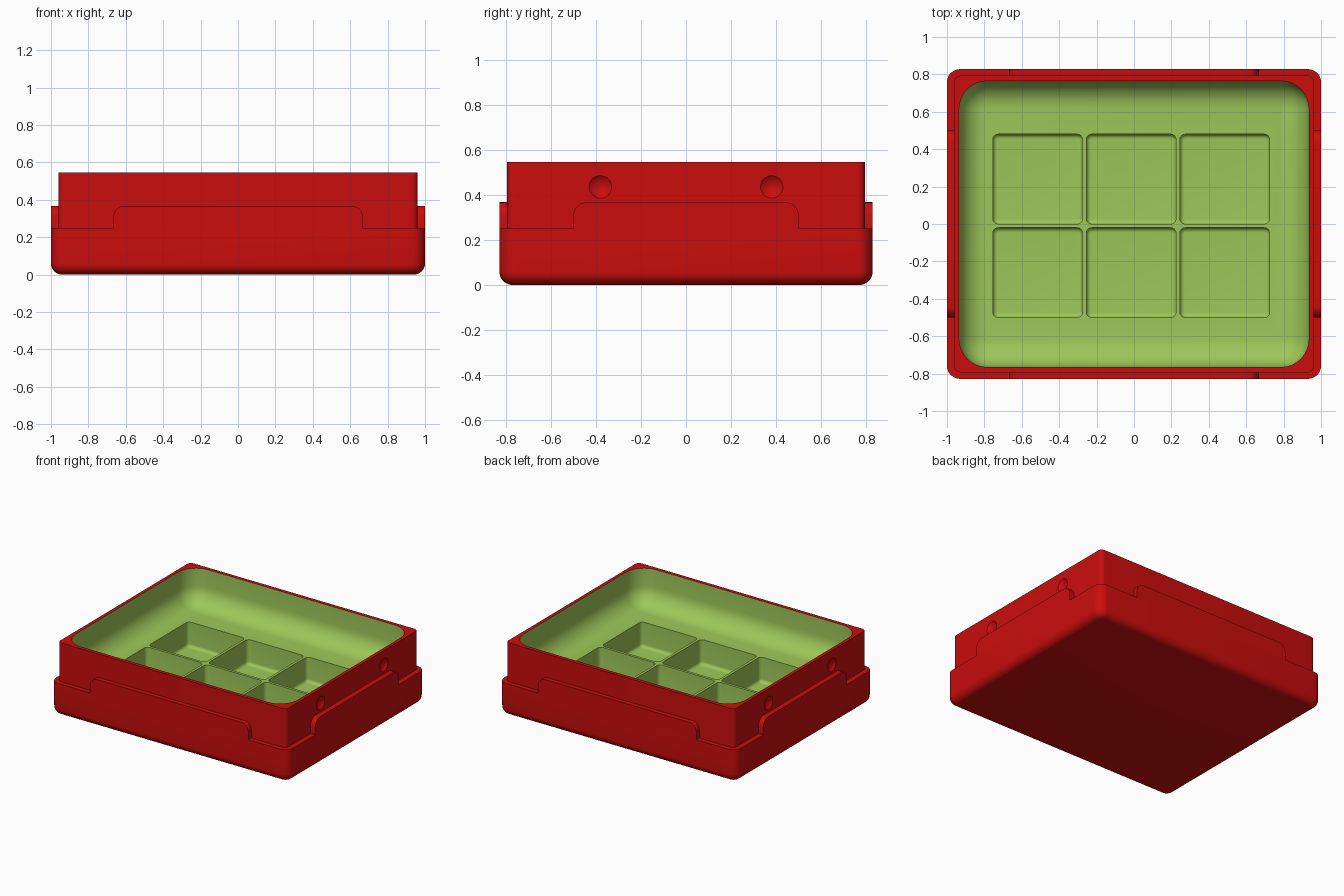
import bpy, bmesh
from math import sin, cos, pi
from mathutils import Matrix

cube = bpy.data.objects.get("Cube")
if cube:
    bpy.data.objects.remove(cube)


def material(name, rgb):
    m = bpy.data.materials.new(name)
    m.use_nodes = True
    m.diffuse_color = (*rgb, 1)
    m.node_tree.nodes["Principled BSDF"].inputs["Base Color"].default_value = (*rgb, 1)
    return m


MATS = [material("red", (0.6, 0.004, 0.004)), material("green", (0.34, 0.57, 0.1))]
RED, GREEN = 0, 1
STEPS = 8


def finish(name, bm):
    bmesh.ops.recalc_face_normals(bm, faces=bm.faces)
    mesh = bpy.data.meshes.new(name)
    bm.to_mesh(mesh)
    bm.free()
    for m in MATS:
        mesh.materials.append(m)
    ob = bpy.data.objects.new(name, mesh)
    bpy.context.collection.objects.link(ob)
    return ob


def ring(bm, hx, hy, r, z, cx=0, cy=0):
    """Rounded rectangle of vertices at height z."""
    verts = []
    for k, (sx, sy) in enumerate([(1, 1), (-1, 1), (-1, -1), (1, -1)]):
        for i in range(STEPS + 1):
            a = (k + i / STEPS) * pi / 2
            verts.append(bm.verts.new((cx + sx * (hx - r) + r * cos(a),
                                       cy + sy * (hy - r) + r * sin(a), z)))
    return verts


def bowl(bm, hx, hy, r, fillet, z, cx=0, cy=0):
    """Rings from a flat bottom at z up through its rounded lower edge."""
    out = []
    for i in range(STEPS + 1):
        a = i / STEPS * pi / 2
        d = fillet * (1 - sin(a))
        out.append(ring(bm, hx - d, hy - d, r - d, z + fillet * (1 - cos(a)), cx, cy))
    return out


def loft(bm, rings, first_green):
    """Skin the rings and cap both ends; faces from first_green on are green."""
    faces = [bm.faces.new(rings[0])]
    faces[0].material_index = GREEN if first_green == 0 else RED
    for k, (a, b) in enumerate(zip(rings, rings[1:])):
        for i in range(len(a)):
            j = (i + 1) % len(a)
            f = bm.faces.new((a[i], a[j], b[j], b[i]))
            f.material_index = GREEN if k >= first_green else RED
    bm.faces.new(rings[-1]).material_index = GREEN if first_green < len(rings) else RED


# Tray body: outer shell, step, narrower upper wall, rim and green basin
bm = bmesh.new()
rings = bowl(bm, 1, 0.828, 0.07, 0.06, 0)
rings.append(ring(bm, 1, 0.828, 0.07, 0.25))
rings.append(ring(bm, 0.96, 0.793, 0.03, 0.25))
rings.append(ring(bm, 0.96, 0.793, 0.03, 0.545))
rings.append(ring(bm, 0.935, 0.765, 0.15, 0.545))
basin_start = len(rings) - 1
rings += reversed(bowl(bm, 0.935, 0.765, 0.15, 0.145, 0.27))
loft(bm, rings, basin_start)
body = finish("tray_body", bm)

# Six square compartments cut into the basin floor
bm = bmesh.new()
for cx in (-0.515, -0.015, 0.485):
    for cy in (-0.26, 0.24):
        rings = bowl(bm, 0.24, 0.24, 0.03, 0.025, 0.08, cx, cy)
        rings.append(ring(bm, 0.24, 0.24, 0.03, 0.35, cx, cy))
        loft(bm, rings, 0)
compartments = finish("compartment_cutter", bm)

# Shallow round dimples on both side walls
bm = bmesh.new()
for sx in (-1, 1):
    for y in (-0.38, 0.38):
        bmesh.ops.create_uvsphere(bm, u_segments=48, v_segments=32, radius=0.0725,
                                  matrix=Matrix.Translation((sx * 1.0125, y, 0.435)))
dimples = finish("dimple_cutter", bm)

for cutter in (compartments, dimples):
    cutter.hide_render = True
    mod = body.modifiers.new(cutter.name, "BOOLEAN")
    mod.operation = "DIFFERENCE"
    mod.solver = "EXACT"
    mod.object = cutter
    bpy.context.view_layer.objects.active = body
    bpy.ops.object.modifier_apply(modifier=mod.name)
    bpy.data.objects.remove(cutter)


# Raised tabs with rounded upper corners on all four sides
def tab(name, half, outer, inner, turn):
    r, low, top = 0.06, 0.25, 0.367
    arc = [(half - r + r * cos(i / STEPS * pi / 2), top - r + r * sin(i / STEPS * pi / 2))
           for i in range(STEPS + 1)]
    profile = [(half, low)] + arc + [(-u, z) for u, z in reversed(arc)] + [(-half, low)]
    bm = bmesh.new()
    face = bm.faces.new([bm.verts.new((u, -outer, z)) for u, z in profile])
    ext = bmesh.ops.extrude_face_region(bm, geom=[face])
    moved = [v for v in ext["geom"] if isinstance(v, bmesh.types.BMVert)]
    bmesh.ops.translate(bm, verts=moved, vec=(0, outer - inner, 0))
    bm.transform(Matrix.Rotation(turn, 4, "Z"))
    return finish(name, bm)


parts = [body,
         tab("front_tab", 0.667, 0.828, 0.785, 0),
         tab("back_tab", 0.667, 0.828, 0.785, pi),
         tab("left_tab", 0.5, 1, 0.95, pi / 2),
         tab("right_tab", 0.5, 1, 0.95, -pi / 2)]

# Smooth fillets, crisp edges
bpy.ops.object.select_all(action="DESELECT")
for ob in parts:
    ob.select_set(True)
bpy.context.view_layer.objects.active = body
bpy.ops.object.shade_smooth_by_angle(angle=pi / 6)
